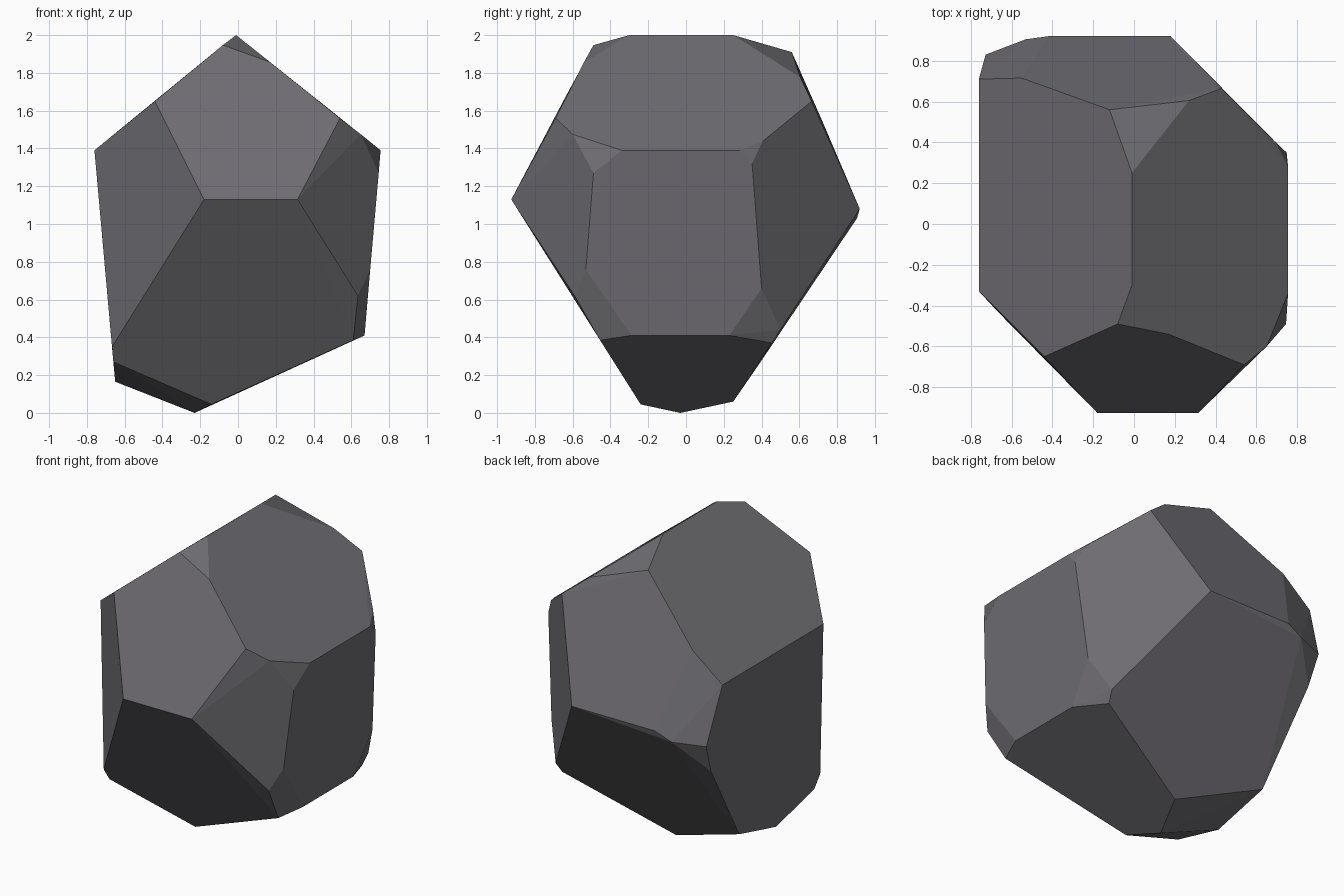
import bpy, bmesh, math

# Corner points of the faceted boulder, grouped by region
top = [(-.01, -.30, 2), (-.01, .25, 2), (-.08, -.49, 1.947), (.17, -.54, 1.857),
       (-.12, .56, 1.91), (-.10, .51, 1.927), (.27, .605, 1.777)]
front = [(-.44, -.65, 1.65), (.54, -.69, 1.56), (-.18, -.925, 1.13), (.315, -.925, 1.13)]
right = [(.65, -.60, 1.475), (.755, -.34, 1.39), (.745, -.49, 1.27), (.755, .28, 1.39),
         (.748, .35, 1.32), (.69, .405, 1.437), (.70, -.53, .76), (.635, -.59, .62),
         (.61, -.455, .385), (.67, -.29, .41), (.67, .23, .41), (.69, .40, .66),
         (.59, .50, .44), (.575, .455, .37)]
back = [(.43, .665, 1.65), (.18, .92, 1.08), (-.42, .92, 1.08), (-.53, .905, 1.03),
        (-.727, .83, 1.024), (-.55, .715, 1.56)]
left = [(-.76, -.33, 1.39), (-.76, .71, 1.39), (-.71, .756, .83), (-.66, .395, .27),
        (-.667, -.43, .35), (-.66, -.38, .27), (-.65, 0, .165)]
bottom = [(-.23, -.03, 0), (-.14, -.24, .045), (-.105, .25, .06)]

# Stretch a convex skin over the corners and merge nearly coplanar triangles
bm = bmesh.new()
for p in top + front + right + back + left + bottom:
    bm.verts.new(p)
bmesh.ops.convex_hull(bm, input=bm.verts[:])
loose = [v for v in bm.verts if not v.link_faces]
bmesh.ops.delete(bm, geom=loose, context='VERTS')
bmesh.ops.dissolve_limit(bm, angle_limit=math.radians(4), verts=bm.verts[:], edges=bm.edges[:])
bmesh.ops.recalc_face_normals(bm, faces=bm.faces[:])

mesh = bpy.data.meshes.new("boulder")
bm.to_mesh(mesh)
bm.free()

# Single dark stone colour
stone = bpy.data.materials.new("dark stone grey")
stone.diffuse_color = (.155, .15, .165, 1)
mesh.materials.append(stone)
bpy.context.collection.objects.link(bpy.data.objects.new("boulder", mesh))
